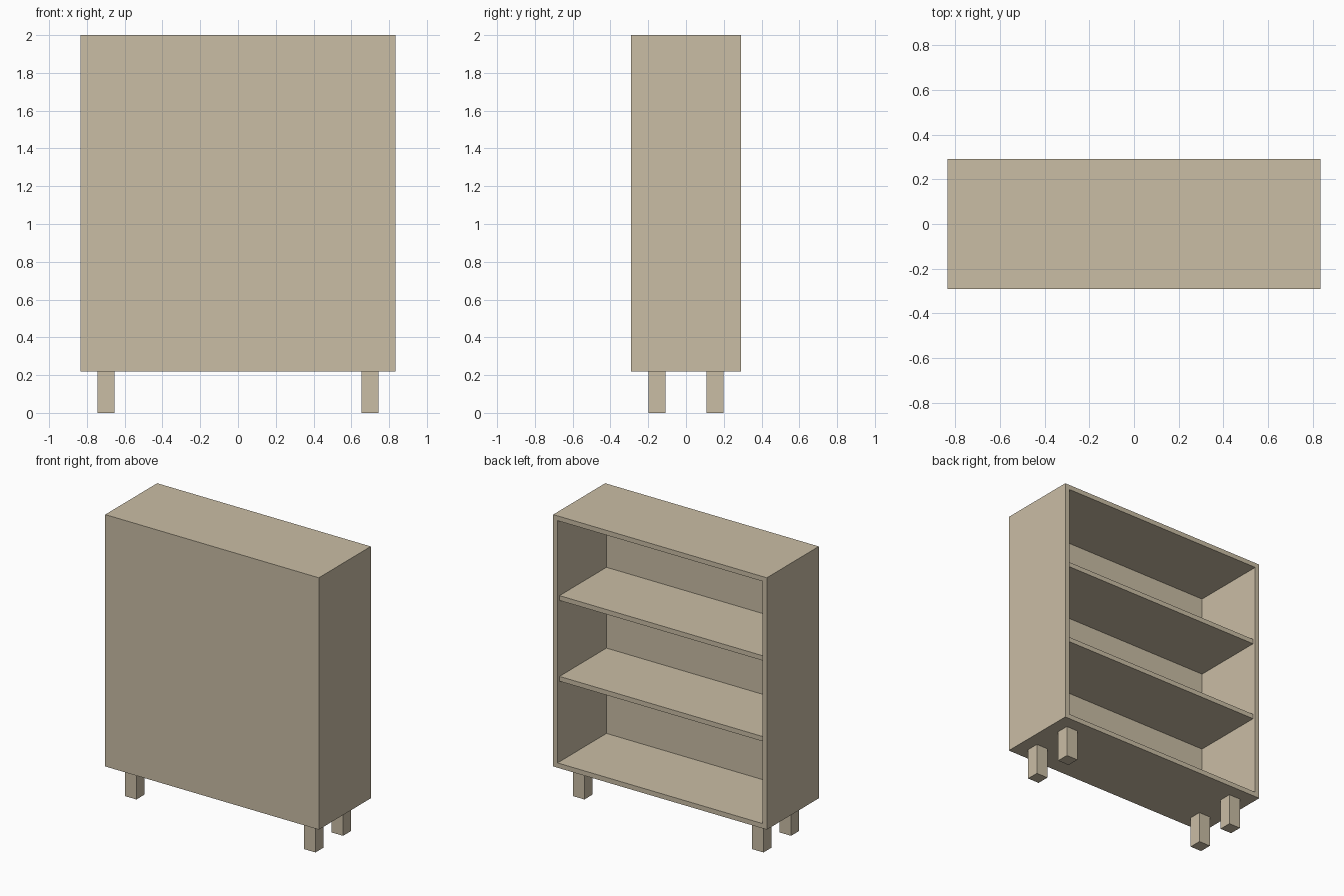
import bpy, bmesh
from mathutils import Vector

if "Cube" in bpy.data.objects:
    bpy.data.objects.remove(bpy.data.objects["Cube"])

wood = bpy.data.materials.new("light_beige_wood")
wood.diffuse_color = (0.59, 0.51, 0.375, 1)
wood.use_nodes = True
wood.node_tree.nodes["Principled BSDF"].inputs["Base Color"].default_value = wood.diffuse_color

HX, HY = 0.835, 0.29      # half width and half depth
Z0, Z1 = 0.22, 2.0        # cabinet bottom and top
T = 0.034                 # board thickness


def box(name, lo, hi, edit=None):
    """Axis-aligned box from two corners, with an optional bmesh edit."""
    lo, hi = Vector(lo), Vector(hi)
    bm = bmesh.new()
    bmesh.ops.create_cube(bm, size=1)
    for v in bm.verts:
        v.co = Vector([(c + 0.5) * (h - l) + l for c, l, h in zip(v.co, lo, hi)])
    if edit:
        edit(bm)
    bm.normal_update()
    me = bpy.data.meshes.new(name)
    bm.to_mesh(me)
    bm.free()
    me.materials.append(wood)
    ob = bpy.data.objects.new(name, me)
    bpy.context.collection.objects.link(ob)
    return ob


def hollow(bm):
    """Open the +y side: inset a rim, then push the opening inwards."""
    bm.normal_update()
    face = max(bm.faces, key=lambda f: f.normal.y)
    bmesh.ops.inset_region(bm, faces=[face], thickness=T, use_even_offset=True)
    floor = bmesh.ops.extrude_discrete_faces(bm, faces=[face])["faces"][0]
    for v in floor.verts:
        v.co.y = -HY + T


# Cabinet shell, closed at the front and open at the back
box("cabinet_shell", (-HX, -HY, Z0), (HX, HY, Z1), hollow)

# Two inner shelves, slightly recessed from the opening
for name, top in (("lower_shelf", 0.857), ("upper_shelf", 1.428)):
    box(name, (-HX + T, -HY + T, top - T), (HX - T, HY - 0.022, top))

# Four square legs
for sx, side in ((-1, "left"), (1, "right")):
    for sy, end in ((-1, "front"), (1, "back")):
        cx, cy, r = sx * 0.70, sy * 0.154, 0.045
        box(f"{end}_{side}_leg", (cx - r, cy - r, 0), (cx + r, cy + r, Z0))
